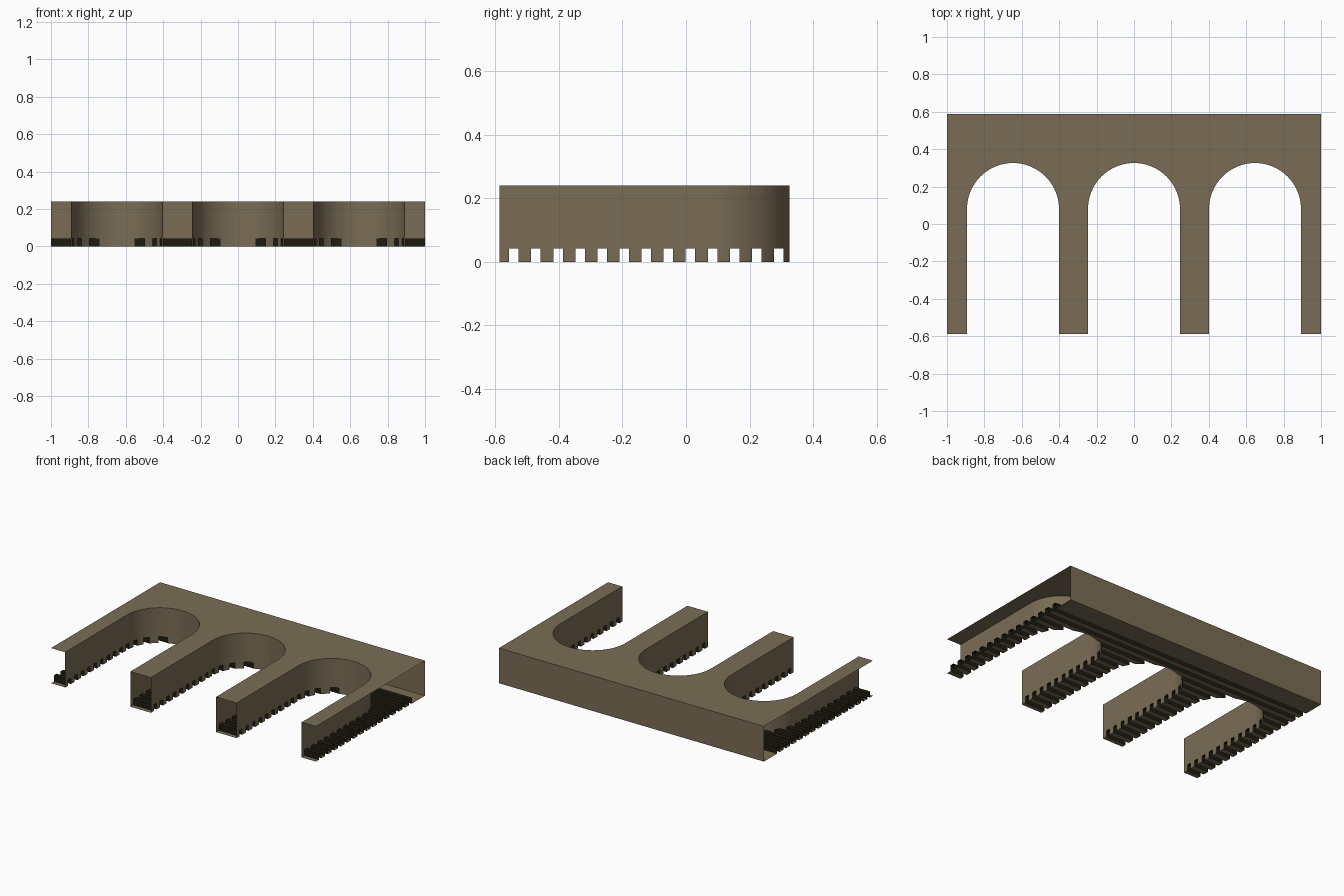
import bpy, bmesh, math
from mathutils import Vector

if "Cube" in bpy.data.objects:
    bpy.data.objects.remove(bpy.data.objects["Cube"])

HX, HY, TOP, DEPTH = 1.0, 0.588, 0.24, 0.042
RAD, SPRING = 0.246, 0.08
CENTRES = (-0.647, 0.0, 0.647)
GROOVES = [(-0.557 + 0.0695 * i, -0.527 + 0.0695 * i) for i in range(15)]


def material(name, rgb):
    m = bpy.data.materials.new(name)
    m.diffuse_color = (*rgb, 1)
    m.use_nodes = True
    m.node_tree.nodes["Principled BSDF"].inputs["Base Color"].default_value = m.diffuse_color
    return m


STONE = material("brown_stone", (0.195, 0.152, 0.092))
DARK = material("dark_mortar", (0.013, 0.0115, 0.005))


def in_groove(y):
    return any(a < y < b for a, b in GROOVES)


def arch_path(cx, n=40):
    # from the left foot, over the half circle, to the right foot
    pts = [(cx - RAD, -HY)]
    for i in range(n + 1):
        a = math.pi * (1 - i / n)
        pts.append((cx + RAD * math.cos(a), SPRING + RAD * math.sin(a)))
    return pts + [(cx + RAD, -HY)]


def outline():
    pts = [(-HX, HY), (-HX, -HY)]
    for cx in CENTRES:
        pts += arch_path(cx)
    return pts + [(HX, -HY), (HX, HY)]


def sheet(z, up):
    bm = bmesh.new()
    f = bm.faces.new([bm.verts.new((x, y, z)) for x, y in outline()])
    f.normal_update()
    if (f.normal.z > 0) != up:
        f.normal_flip()
    bmesh.ops.triangulate(bm, faces=bm.faces[:])
    return bm


def wall(paths):
    bm = bmesh.new()
    for pts in paths:
        lo = [bm.verts.new((x, y, 0)) for x, y in pts]
        hi = [bm.verts.new((x, y, TOP)) for x, y in pts]
        for i in range(len(pts) - 1):
            bm.faces.new((lo[i], hi[i], hi[i + 1], lo[i + 1]))
    return bm


def cut(bm, co, no):
    bmesh.ops.bisect_plane(bm, geom=bm.verts[:] + bm.edges[:] + bm.faces[:],
                           dist=1e-5, plane_co=co, plane_no=no)


def cut_grooves(bm):
    for pair in GROOVES:
        for y in pair:
            cut(bm, (0, y, 0), (0, 1, 0))


def finish(bm, name, smooth=False):
    me = bpy.data.meshes.new(name)
    for f in bm.faces:
        f.smooth = smooth
    bm.to_mesh(me)
    bm.free()
    me.materials.append(STONE)
    me.materials.append(DARK)
    ob = bpy.data.objects.new(name, me)
    bpy.context.collection.objects.link(ob)
    return ob


# top sheet with three arched openings
finish(sheet(TOP, True), "face_panel")

# back wall
finish(wall([[(HX, HY), (-HX, HY)]]), "back_wall")

# arch linings, notched where the grooves run through
bm = wall([arch_path(c) for c in CENTRES])
cut(bm, (0, 0, DEPTH), (0, 0, 1))
cut_grooves(bm)
gone = [f for f in bm.faces if f.calc_center_median().z < DEPTH
        and in_groove(f.calc_center_median().y)]
bmesh.ops.delete(bm, geom=gone, context='FACES')
bmesh.ops.reverse_faces(bm, faces=bm.faces[:])
finish(bm, "arch_linings", True)

# underside: flat courses separated by dark grooves pushed upward
bm = sheet(0, False)
cut_grooves(bm)
rows = [f for f in bm.faces if in_groove(f.calc_center_median().y)]
res = bmesh.ops.extrude_face_region(bm, geom=rows)
moved = [v for v in res["geom"] if isinstance(v, bmesh.types.BMVert)]
bmesh.ops.translate(bm, verts=moved, vec=Vector((0, 0, DEPTH)))
bm.normal_update()
gone = []
for f in bm.faces:
    c = f.calc_center_median()
    side = abs(f.normal.z) < 0.5
    if (side and abs(f.normal.y) < 0.9999) or (c.z < 1e-4 and in_groove(c.y)):
        gone.append(f)      # groove ends stay open
    elif c.z > 1e-4:
        f.material_index = 1
bmesh.ops.delete(bm, geom=gone, context='FACES')
finish(bm, "grooved_underside")
